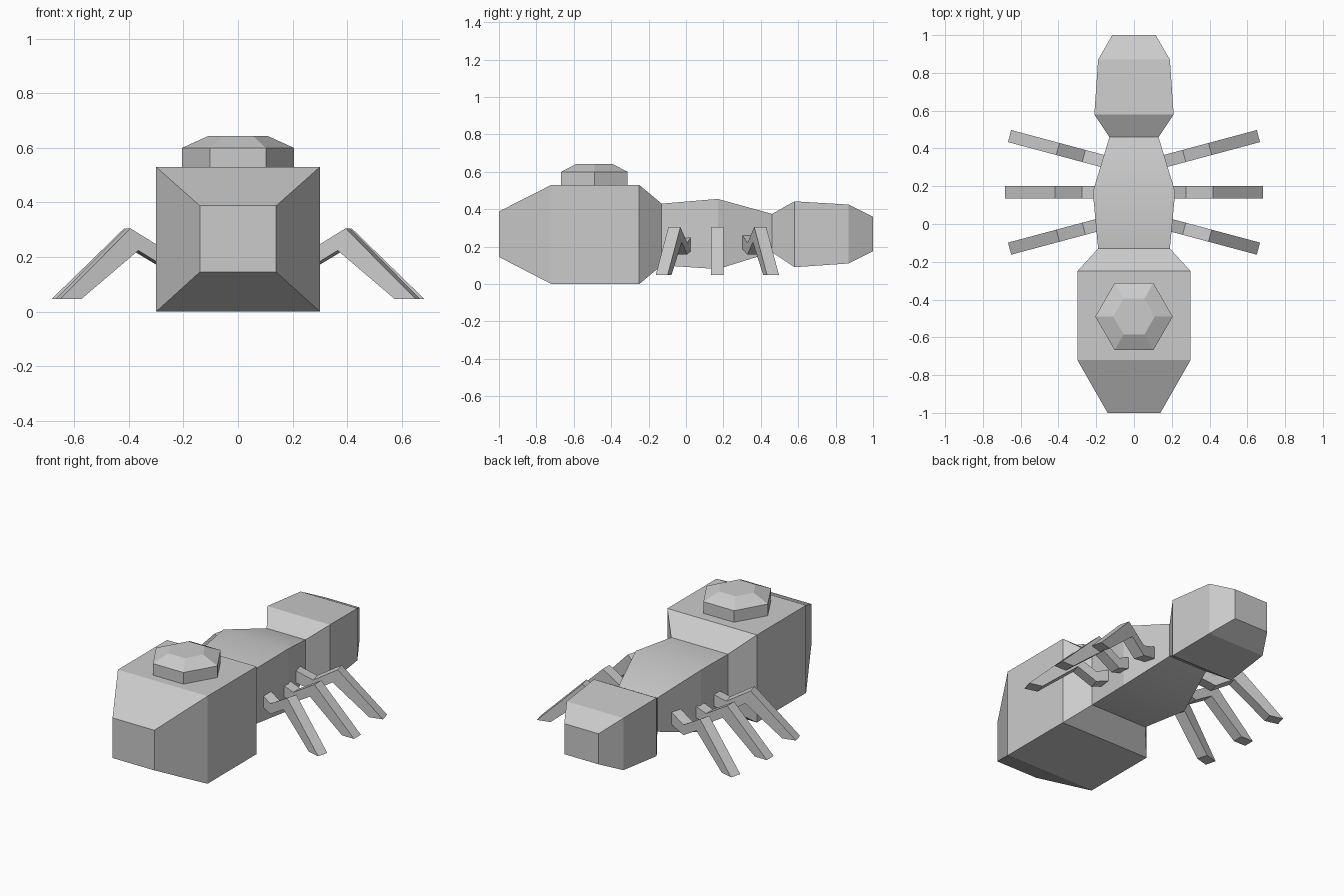
import bpy, bmesh
from math import radians
from mathutils import Matrix

if "Cube" in bpy.data.objects:
    bpy.data.objects.remove(bpy.data.objects["Cube"])

def finish(name, bm, smooth=False):
    bmesh.ops.recalc_face_normals(bm, faces=bm.faces)
    mesh = bpy.data.meshes.new(name)
    bm.to_mesh(mesh)
    bm.free()
    ob = bpy.data.objects.new(name, mesh)
    bpy.context.collection.objects.link(ob)
    if smooth:
        bpy.ops.object.select_all(action='DESELECT')
        ob.select_set(True)
        bpy.context.view_layer.objects.active = ob
        bpy.ops.object.shade_smooth_by_angle(angle=radians(22))
    return ob

def loft(bm, rings, cap_start=False, cap_end=False):
    loops = [[bm.verts.new(p) for p in r] for r in rings]
    for a, b in zip(loops, loops[1:]):
        n = len(a)
        for i in range(n):
            bm.faces.new((a[i], a[(i + 1) % n], b[(i + 1) % n], b[i]))
    if cap_start:
        bm.faces.new(loops[0][::-1])
    if cap_end:
        bm.faces.new(loops[-1])

def body_part(name, sections, cap_start=False, cap_end=False):
    # each section: y, half width, bottom z, top z
    bm = bmesh.new()
    loft(bm, [[(-w, y, lo), (w, y, lo), (w, y, hi), (-w, y, hi)]
              for y, w, lo, hi in sections], cap_start, cap_end)
    return finish(name, bm, True)

# Body: three rectangular lofts that share their joining sections
waist = (-0.13, 0.19, 0.10, 0.43)
neck = (0.46, 0.13, 0.17, 0.375)
body_part("large_front_body", [(-1, 0.14, 0.145, 0.388), (-0.72, 0.30, 0, 0.53),
                               (-0.25, 0.30, 0, 0.53), waist], cap_start=True)
body_part("middle_body", [waist, (0.17, 0.218, 0.08, 0.455), neck])
body_part("rear_body", [neck, (0.58, 0.21, 0.09, 0.442), (0.87, 0.19, 0.11, 0.425),
                        (1, 0.115, 0.175, 0.36)], cap_end=True)

# Hexagonal dome on the large body
bm = bmesh.new()
for r1, r2, z1, z2 in [(0.205, 0.205, 0.53, 0.60), (0.205, 0.11, 0.60, 0.643)]:
    bmesh.ops.create_cone(bm, segments=6, radius1=r1, radius2=r2, depth=z2 - z1,
                          cap_ends=False,
                          matrix=Matrix.Translation((0, -0.49, (z1 + z2) / 2))
                          @ Matrix.Rotation(radians(30), 4, 'Z'))
bmesh.ops.remove_doubles(bm, verts=bm.verts, dist=0.001)
# turn so that corners point along x
xs = max(v.co.x for v in bm.verts)
if xs < 0.2:
    bmesh.ops.rotate(bm, verts=bm.verts, cent=(0, -0.49, 0),
                     matrix=Matrix.Rotation(radians(30), 3, 'Z'))
bmesh.ops.holes_fill(bm, edges=[e for e in bm.edges if e.is_boundary and e.verts[0].co.z > 0.62])
finish("top_dome", bm)

# Legs: bent side profile as (x, lower z) / (x, upper z) pairs, splayed and mirrored
leg_profile = [((0.16, 0.19), (0.16, 0.265)), ((0.275, 0.157), (0.275, 0.22)),
               ((0.387, 0.224), (0.417, 0.305)), ((0.602, 0.047), (0.682, 0.047))]
for name, y0, angle in [("front_leg", 0.046, -15), ("middle_leg", 0.168, 0),
                        ("rear_leg", 0.289, 15)]:
    bm = bmesh.new()
    h = 0.033
    loft(bm, [[(a[0], -h, a[1]), (a[0], h, a[1]), (b[0], h, b[1]), (b[0], -h, b[1])]
              for a, b in leg_profile], True, True)
    bm.transform(Matrix.Translation((0, y0, 0)) @ Matrix.Rotation(radians(angle), 4, 'Z'))
    leg = finish(name, bm)
    leg.modifiers.new("mirror", 'MIRROR').use_axis = (True, False, False)
